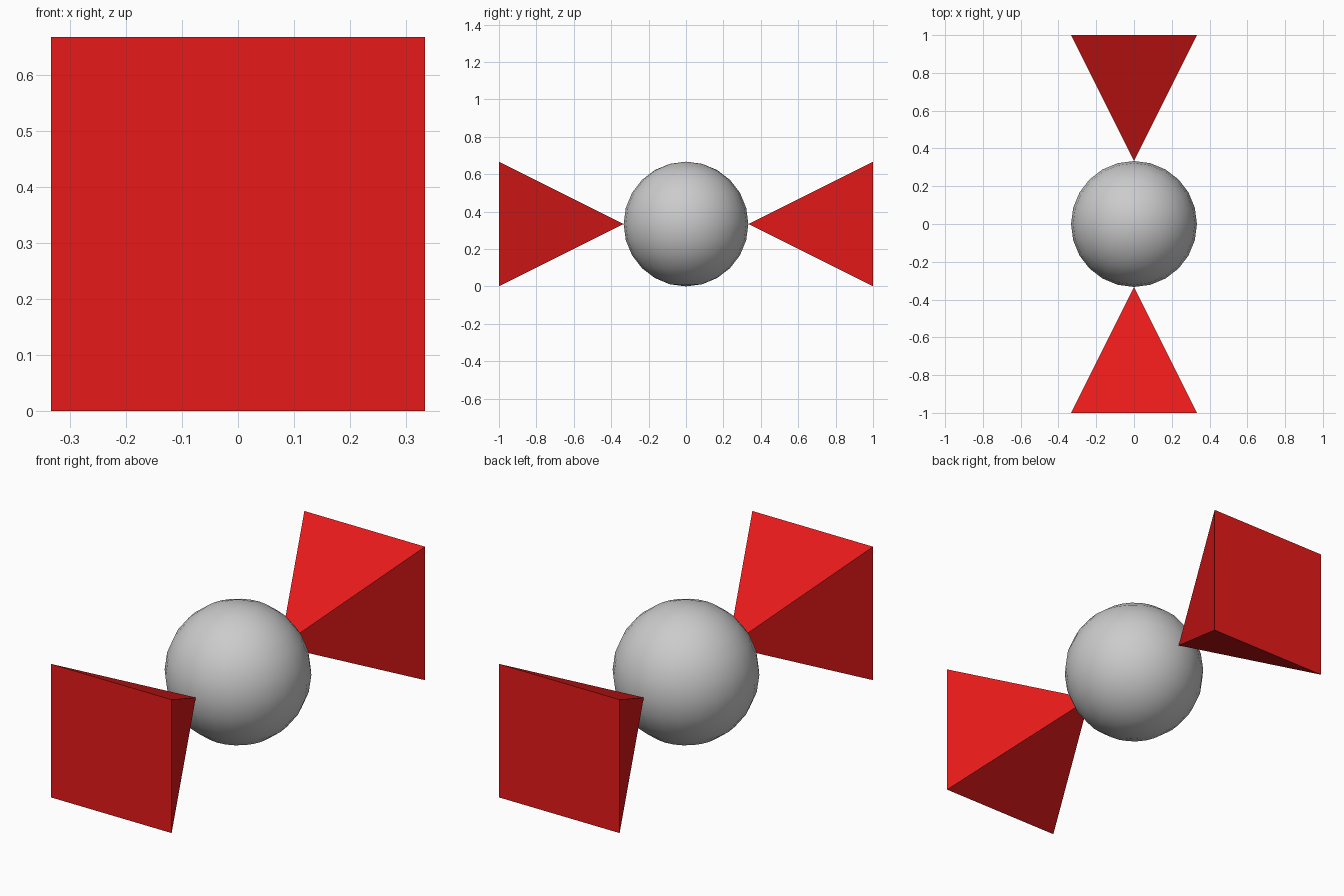
import bpy
from math import radians, sqrt

if "Cube" in bpy.data.objects:
    bpy.data.objects.remove(bpy.data.objects["Cube"])

R = 1 / 3            # ball radius and half width of each pyramid
LENGTH = 2 / 3       # pyramid height

red = bpy.data.materials.new("red")
red.diffuse_color = (0.8, 0.01, 0.01, 1)
red.use_nodes = True
red.node_tree.nodes["Principled BSDF"].inputs["Base Color"].default_value = red.diffuse_color

# Central ball
bpy.ops.mesh.primitive_uv_sphere_add(segments=24, ring_count=12, radius=R, location=(0, 0, R))
ball = bpy.context.object
ball.name = "ball"
bpy.ops.object.shade_smooth()


def pyramid(name, side):
    """Square pyramid with its tip touching the ball and its base facing outward."""
    bpy.ops.mesh.primitive_cone_add(vertices=4, radius1=R * sqrt(2), radius2=0, depth=LENGTH)
    obj = bpy.context.object
    obj.name = name
    # Square the base to the axes, then lay the pyramid along y
    obj.rotation_euler = (0, 0, radians(45))
    bpy.ops.object.transform_apply(location=False, rotation=True, scale=False)
    obj.rotation_euler = (radians(90 * side), 0, 0)
    obj.location = (0, side * (R + LENGTH / 2), R)
    obj.data.materials.append(red)


# Front and back pyramids
pyramid("front_pyramid", -1)
pyramid("back_pyramid", 1)
